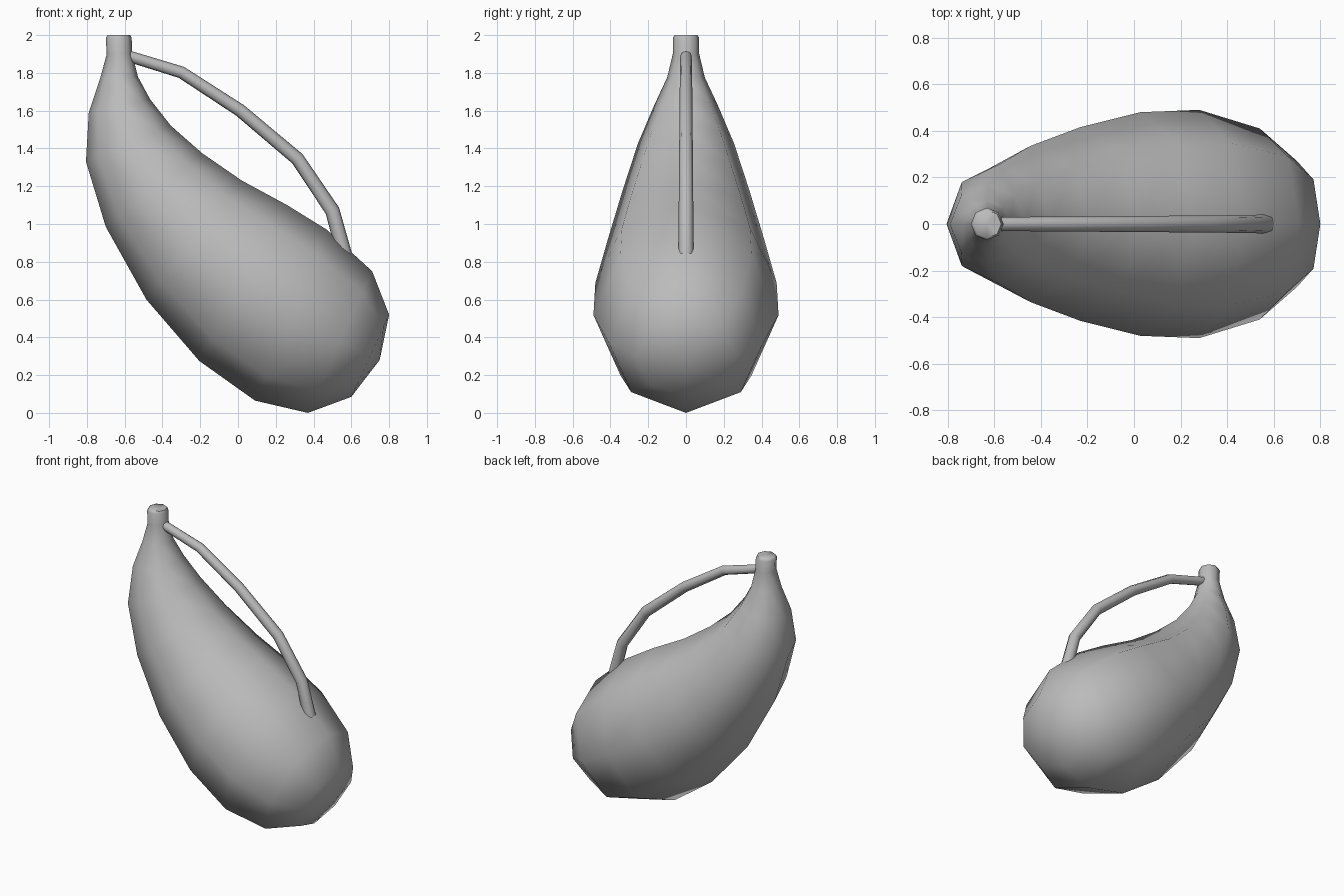
import bpy, bmesh, math
from mathutils import Vector

cube = bpy.data.objects.get("Cube")
if cube:
    bpy.data.objects.remove(cube, do_unlink=True)

SIDES = 8
clay = bpy.data.materials.new("grey clay")
clay.use_nodes = True
colour = (0.5, 0.5, 0.5, 1)
clay.diffuse_color = colour
clay.node_tree.nodes["Principled BSDF"].inputs["Base Color"].default_value = colour


def loft(name, rings, start, end, angle):
    """Skin rings of (centre, half axis, half depth), closed by a point at each end."""
    bm = bmesh.new()
    loops = []
    for centre, axis, depth in rings:
        loop = []
        for i in range(SIDES):
            a = math.tau * i / SIDES
            side = Vector((0, depth * math.sin(a), 0))
            loop.append(bm.verts.new(centre + axis * math.cos(a) + side))
        loops.append(loop)
    for a, b in zip(loops, loops[1:]):
        for i in range(SIDES):
            j = (i + 1) % SIDES
            bm.faces.new((a[i], a[j], b[j], b[i]))
    for loop, tip in ((loops[0], start), (loops[-1], end)):
        pole = bm.verts.new(tip)
        for i in range(SIDES):
            bm.faces.new((loop[i], loop[(i + 1) % SIDES], pole))
    bmesh.ops.recalc_face_normals(bm, faces=bm.faces)
    mesh = bpy.data.meshes.new(name)
    bm.to_mesh(mesh)
    bm.free()
    mesh.materials.append(clay)
    obj = bpy.data.objects.new(name, mesh)
    bpy.context.collection.objects.link(obj)
    bpy.ops.object.select_all(action='DESELECT')
    obj.select_set(True)
    bpy.context.view_layer.objects.active = obj
    bpy.ops.object.shade_smooth_by_angle(angle=math.radians(angle))


# Vessel: outer x, z, inner x, z, half depth, from the neck down to the belly
profile = [
    (-.69, 2.0, -.57, 2.0, .06), (-.70, 1.985, -.563, 1.985, .07),
    (-.695, 1.9, -.56, 1.9, .07), (-.73, 1.77, -.53, 1.78, .10),
    (-.79, 1.59, -.465, 1.66, .17), (-.805, 1.33, -.355, 1.52, .255),
    (-.70, .985, -.19, 1.375, .335), (-.485, .60, .02, 1.23, .415),
    (-.205, .275, .26, 1.10, .48), (.09, .065, .47, .97, .49),
    (.37, 0, .71, .75, .41), (.60, .085, .80, .52, .27),
]
rings = []
for ox, oz, ix, iz, depth in profile:
    outer, inner = Vector((ox, 0, oz)), Vector((ix, 0, iz))
    rings.append(((outer + inner) / 2, (inner - outer) / 2, depth))
loft("vessel_body", rings, (-.63, 0, 2.0), (.75, 0, .28), 60)

# Handle: a thin tube arching from the neck to the belly
path = [Vector((x, 0, z)) for x, z in
        ((-.60, 1.895), (-.30, 1.803), (.01, 1.602), (.315, 1.345),
         (.50, 1.07), (.565, .83))]
tube = []
for i, p in enumerate(path):
    along = (path[min(i + 1, len(path) - 1)] - path[max(i - 1, 0)]).normalized()
    radius = .03 + .011 * i / (len(path) - 1)
    tube.append((p, Vector((-along.z, 0, along.x)) * radius, radius))
loft("handle", tube, path[0], path[-1], 60)
